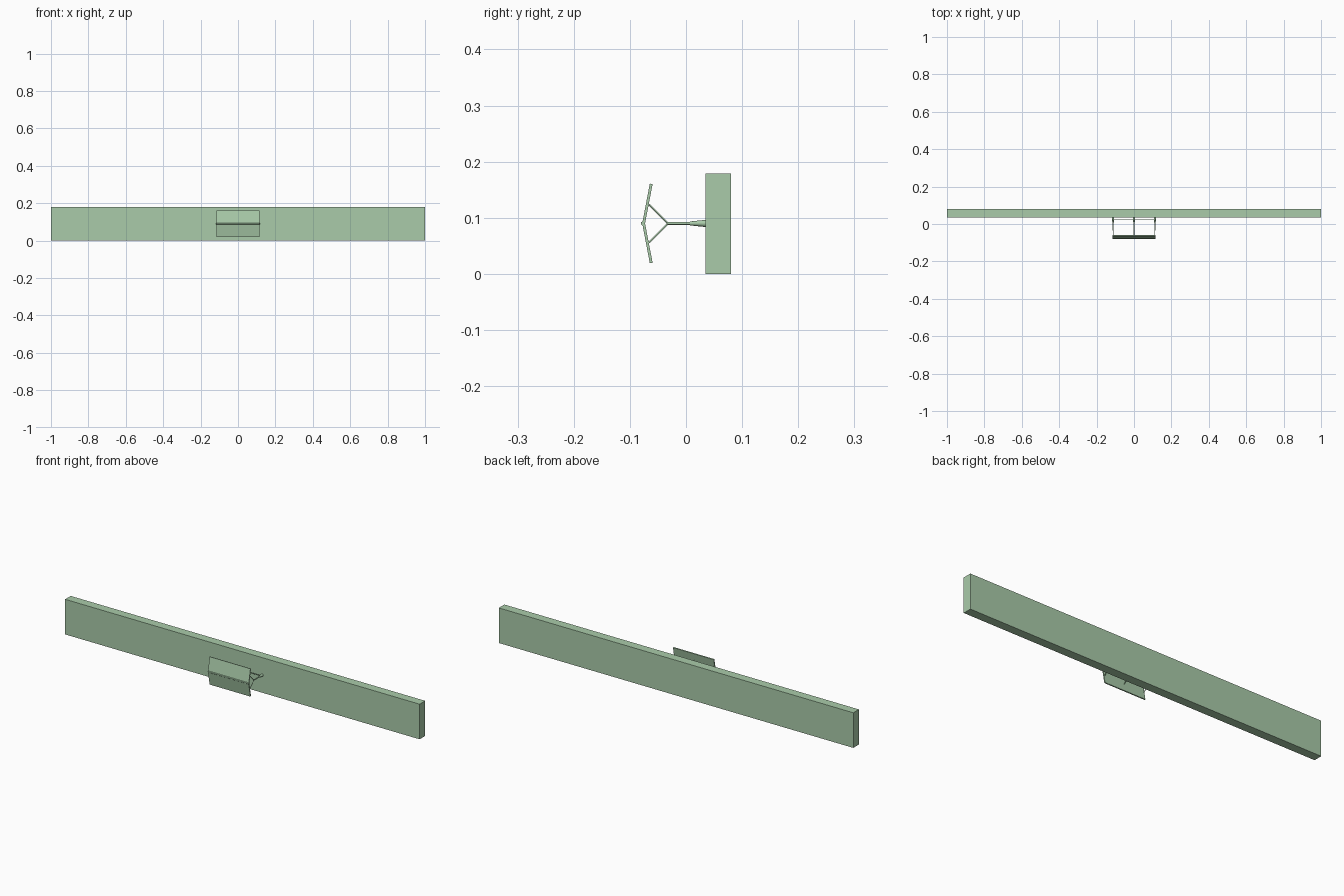
import bpy, math
from mathutils import Vector

if "Cube" in bpy.data.objects:
    bpy.data.objects.remove(bpy.data.objects["Cube"])

GREEN = bpy.data.materials.new("sage_green")
GREEN.diffuse_color = (0.4, 0.6, 0.4, 1)
GREEN.use_nodes = True
GREEN.node_tree.nodes["Principled BSDF"].inputs["Base Color"].default_value = GREEN.diffuse_color


def prism(name, profile, x0, x1):
    """Extrude a (y, z) outline along x."""
    n = len(profile)
    verts = [(x, y, z) for x in (x0, x1) for y, z in profile]
    faces = [tuple(range(n))[::-1], tuple(range(n, 2 * n))]
    faces += [(i, (i + 1) % n, (i + 1) % n + n, i + n) for i in range(n)]
    me = bpy.data.meshes.new(name)
    me.from_pydata(verts, [], faces)
    me.materials.append(GREEN)
    ob = bpy.data.objects.new(name, me)
    bpy.context.collection.objects.link(ob)
    return ob


def rod(name, a, b, r1, r2=None, sides=12):
    """Straight or tapered round bar from a to b."""
    a, b = Vector(a), Vector(b)
    d = b - a
    bpy.ops.mesh.primitive_cone_add(
        vertices=sides, radius1=r1, radius2=r1 if r2 is None else r2,
        depth=d.length, location=(a + b) / 2,
        rotation=d.to_track_quat('Z', 'Y').to_euler())
    ob = bpy.context.object
    ob.name = name
    ob.data.materials.append(GREEN)
    bpy.ops.object.shade_smooth_by_angle(angle=math.radians(40))
    return ob


MID = 0.09

# Long rectangular beam
prism("beam", [(0.035, 0), (0.08, 0), (0.08, 0.179), (0.035, 0.179)], -1, 1)

# Bent front plate
prism("bent_plate", [(-0.0645, 0.019), (-0.0595, 0.02), (-0.073, MID),
                     (-0.0595, 0.16), (-0.0645, 0.161), (-0.078, MID)],
      -0.115, 0.115)
# Small ridge along the fold
prism("plate_ridge", [(-0.08, 0.088), (-0.076, 0.085),
                      (-0.076, 0.095), (-0.08, 0.092)], -0.115, 0.115)

# Forked arms holding the plate
for label, x in (("left", -0.112), ("middle", 0), ("right", 0.112)):
    rod(label + "_arm", (x, -0.034, MID), (x, 0.015, MID), 0.0025)
    rod(label + "_collar", (x, 0.007, MID), (x, 0.036, MID), 0.0035, 0.0065)
    for side, s in (("upper", 1), ("lower", -1)):
        rod(f"{label}_{side}_fork", (x, -0.032, MID),
            (x, -0.066, MID + s * 0.034), 0.0015)

# Cross bar tying the arms together
rod("cross_bar", (-0.112, 0.025, MID), (0.112, 0.025, MID), 0.002)
